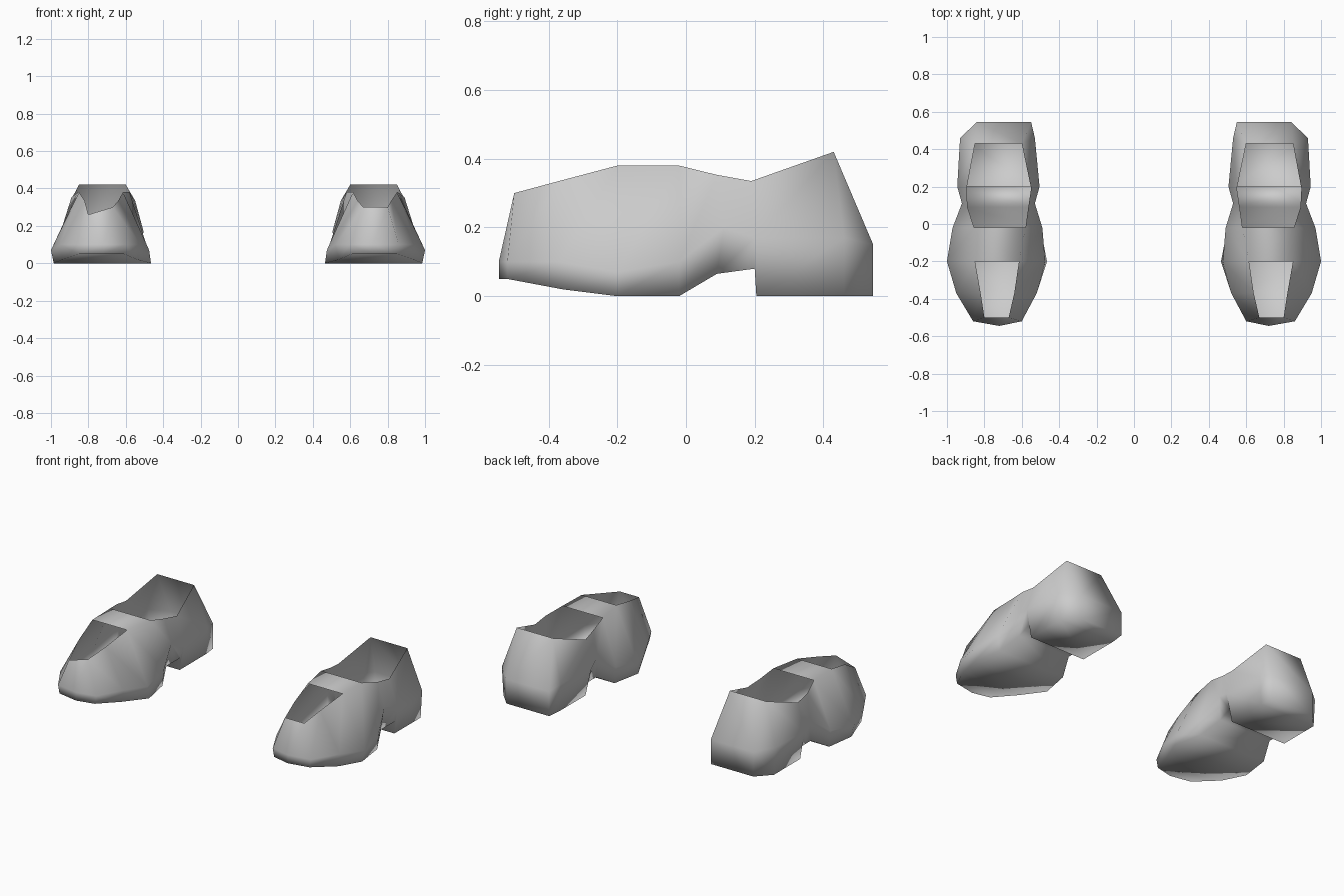
import bpy
import bmesh

old = bpy.data.objects.get("Cube")
if old:
    bpy.data.objects.remove(old, do_unlink=True)

grey = bpy.data.materials.new("plain grey")
grey.use_nodes = True
colour = (0.6, 0.6, 0.6, 1)
grey.diffuse_color = colour
grey.node_tree.nodes["Principled BSDF"].inputs["Base Color"].default_value = colour

# Cross-sections from toe to heel. Each has a rim, a side and a sole level,
# and each level is (y, z, inner x, outer x).
toe_tip = [(-.5, .3, .67, .8), (-.52, .1, .6, .86), (-.52, .05, .61, .85)]
toe = [(-.37, .335, .64, .82), (-.37, .1, .52, .95), (-.36, .02, .54, .94)]
ball = [(-.2, .38, .615, .85), (-.2, .07, .475, 1), (-.2, 0, .465, .985)]
instep = [(-.02, .38, .58, .855), (-.02, .1, .49, .97), (-.02, 0, .5, .96)]
arch = [(.09, .353, .565, .89), (.11, .2, .53, .92), (.09, .065, .55, .91)]
waist = [(.19, .335, .55, .895), (.2, .17, .505, .945), (.2, .08, .53, .93)]
heel_front = waist[:2] + [(.205, 0, .54, .92)]
heel = [(.43, .42, .6, .85), (.46, .17, .53, .93), (.46, 0, .54, .92)]
heel_back = heel[:1] + [(.545, .15, .55, .84), (.545, 0, .55, .84)]
sections = [toe_tip, toe, ball, instep, arch, waist, heel_front, heel, heel_back]


def make_ring(bm, section, side):
    """Points run down the inner side, under the sole and up the outer side."""
    inner = [bm.verts.new((side * xi, y, z)) for y, z, xi, xo in section]
    outer = [bm.verts.new((side * xo, y, z)) for y, z, xi, xo in section]
    return inner + outer[::-1]


def make_shoe(name, side):
    bm = bmesh.new()
    rings = [make_ring(bm, section, side) for section in sections]

    # Upper and sole, open along the rim
    for a, b in zip(rings, rings[1:]):
        for i in range(len(a) - 1):
            bm.faces.new((a[i], b[i], b[i + 1], a[i + 1]))

    # Band over the foot between the toe opening and the ankle opening
    front, back = rings[2], rings[3]
    bm.faces.new((front[0], front[-1], back[-1], back[0]))

    # Rounded toe end
    ti, mi, bi, bo, mo, to = rings[0]
    high = bm.verts.new((side * .72, -.545, .1))
    low = bm.verts.new((side * .72, -.545, .05))
    for face in ((ti, mi, high), (ti, high, to), (to, high, mo),
                 (mi, bi, low, high), (high, low, bo, mo), (bi, bo, low)):
        bm.faces.new(face)

    # Back of the heel
    ti, mi, bi, bo, mo, to = rings[-1]
    bm.faces.new((ti, mi, mo, to))
    bm.faces.new((mi, bi, bo, mo))

    # The right shoe dips at the outer corner of its toe opening
    if side < 0:
        rings[0][-1].co.z = .26

    bmesh.ops.remove_doubles(bm, verts=bm.verts, dist=.0005)
    bmesh.ops.recalc_face_normals(bm, faces=bm.faces)
    for face in bm.faces:
        face.smooth = True

    mesh = bpy.data.meshes.new(name)
    bm.to_mesh(mesh)
    bm.free()
    mesh.materials.append(grey)
    shoe = bpy.data.objects.new(name, mesh)
    bpy.context.collection.objects.link(shoe)


make_shoe("left_shoe", 1)
make_shoe("right_shoe", -1)
